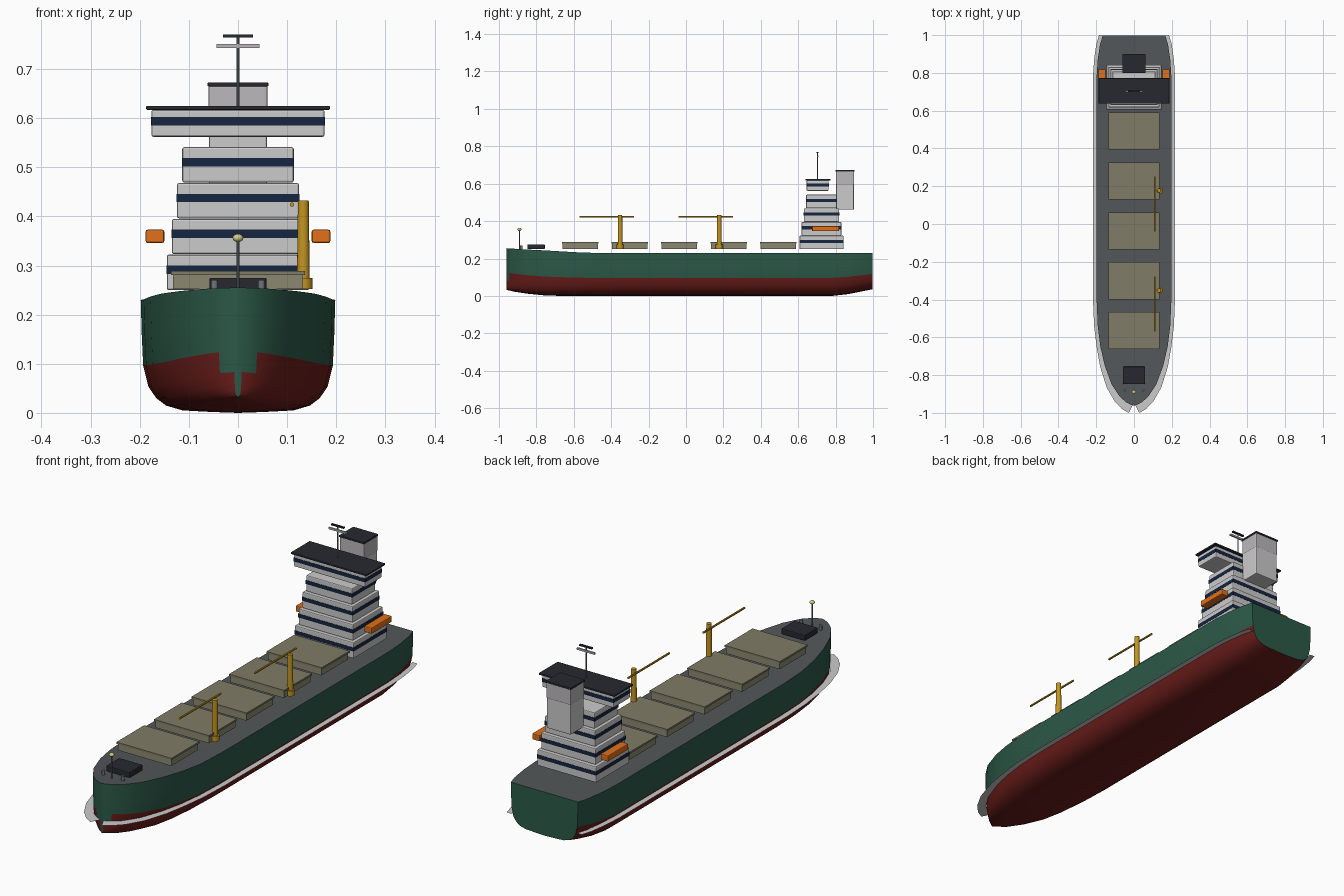
import bpy, bmesh, math
from mathutils import Vector

if "Cube" in bpy.data.objects:
    bpy.data.objects.remove(bpy.data.objects["Cube"])


def mat(name, r, g, b):
    m = bpy.data.materials.new(name)
    m.diffuse_color = (r, g, b, 1)
    m.use_nodes = True
    m.node_tree.nodes["Principled BSDF"].inputs["Base Color"].default_value = m.diffuse_color
    return m


GREEN = mat("hull_green", 0.025, 0.10, 0.065)
RED = mat("antifouling_red", 0.14, 0.012, 0.01)
DECK = mat("deck_grey", 0.085, 0.095, 0.10)
WHITE = mat("white", 0.78, 0.78, 0.75)
NAVY = mat("window_navy", 0.008, 0.018, 0.05)
DARK = mat("dark", 0.02, 0.022, 0.03)
TAN = mat("hatch_tan", 0.26, 0.25, 0.16)
LID = mat("hatch_lid", 0.22, 0.20, 0.135)
YELLOW = mat("crane_yellow", 0.55, 0.30, 0.015)
ORANGE = mat("boat_orange", 0.75, 0.16, 0.01)
MAUVE = mat("funnel_grey", 0.50, 0.48, 0.50)
STEEL = mat("steel", 0.16, 0.18, 0.20)
LAMP = mat("lamp", 0.65, 0.60, 0.25)
STRIPE = mat("stripe", 0.65, 0.65, 0.63)


def finish(name, bm, mats):
    me = bpy.data.meshes.new(name)
    bm.to_mesh(me)
    bm.free()
    for m in mats:
        me.materials.append(m)
    ob = bpy.data.objects.new(name, me)
    bpy.context.collection.objects.link(ob)
    return ob


def smooth(ob, deg=35):
    bpy.ops.object.select_all(action='DESELECT')
    ob.select_set(True)
    bpy.context.view_layer.objects.active = ob
    bpy.ops.object.shade_smooth_by_angle(angle=math.radians(deg))


def box(name, x, y, z, m, bevel=0.0):
    """Box from (min, max) pairs, with an optional rounded edge."""
    bm = bmesh.new()
    bmesh.ops.create_cube(bm, size=1)
    for v in bm.verts:
        v.co = Vector([(a + b) / 2 + c * (b - a) for (a, b), c in zip((x, y, z), v.co)])
    if bevel:
        bmesh.ops.bevel(bm, geom=bm.edges[:], offset=bevel, segments=2, profile=0.5, affect='EDGES')
    return finish(name, bm, [m])


def rod(name, a, b, r, m, r2=None, sides=16):
    """Cylinder or cone between two points."""
    a, b = Vector(a), Vector(b)
    bm = bmesh.new()
    bmesh.ops.create_cone(bm, cap_ends=True, segments=sides, radius1=r,
                          radius2=r if r2 is None else r2, depth=(b - a).length)
    q = (b - a).to_track_quat('Z', 'Y')
    for v in bm.verts:
        v.co = q @ v.co + (a + b) / 2
    ob = finish(name, bm, [m])
    smooth(ob)
    return ob


# Hull: stations (y, half width, keel z, deck z) lofted with one section
stations = [(-0.96, 0.008, 0.032, 0.255), (-0.945, 0.04, 0.029, 0.254), (-0.915, 0.075, 0.022, 0.252),
            (-0.85, 0.118, 0.012, 0.248), (-0.75, 0.155, 0.002, 0.243), (-0.65, 0.178, 0, 0.237),
            (-0.54, 0.192, 0, 0.231), (-0.4, 0.198, 0, 0.23), (0.2, 0.198, 0, 0.23),
            (0.78, 0.198, 0, 0.23), (0.87, 0.192, 0.01, 0.23), (0.95, 0.18, 0.026, 0.23),
            (0.998, 0.166, 0.036, 0.23)]
section = [(0, 0), (0.27, 0.008), (0.57, 0.022), (0.74, 0.065), (0.84, 0.13),
           (0.92, 0.23), (0.975, 0.42), (0.99, 0.7), (1, 1)]
full = [(-f, t) for f, t in reversed(section)] + section[1:]
bm = bmesh.new()
rows = [[bm.verts.new((f * w, y, k + t * (d - k))) for f, t in full] for y, w, k, d in stations]
for r0, r1 in zip(rows, rows[1:]):
    for i in range(len(full) - 1):
        f = bm.faces.new((r0[i], r0[i + 1], r1[i + 1], r1[i]))
        f.material_index = 1 if f.calc_center_median().z < 0.1 else 0
    bm.faces.new((r0[0], r1[0], r1[-1], r0[-1])).material_index = 2
bm.faces.new(rows[0])
bm.faces.new(rows[-1])
bmesh.ops.recalc_face_normals(bm, faces=bm.faces[:])
smooth(finish("hull", bm, [GREEN, RED, DECK]), 45)

# Waterline stripe: a flat ribbon standing out from each side
path = [Vector((0.97 * w, y, 0.09)) for y, w, k, d in stations]
for side in (-1, 1):
    bm = bmesh.new()
    pairs = []
    for i, p in enumerate(path):
        t = (path[min(i + 1, len(path) - 1)] - path[max(i - 1, 0)]).normalized()
        out = 0.047 - 0.022 * min(1, i / 5)
        q = p + Vector((t.y, -t.x, 0)) * out
        q.y = max(-1, min(1, q.y))
        pairs.append([bm.verts.new((side * c.x, c.y, c.z)) for c in (p, q)])
    for a, b in zip(pairs, pairs[1:]):
        bm.faces.new((a[0], a[1], b[1], b[0]))
    finish("waterline_stripe", bm, [STRIPE])

# Cargo hatches
for i in range(5):
    c = -0.565 + i * 0.2645
    box("hatch_coaming", (-0.132, 0.132), (c - 0.094, c + 0.094), (0.252, 0.281), TAN)
    box("hatch_lid", (-0.136, 0.136), (c - 0.098, c + 0.098), (0.281, 0.289), LID)

# Deck cranes
for y in (-0.352, 0.178):
    rod("crane_base", (0.133, y, 0.252), (0.133, y, 0.275), 0.019, YELLOW)
    rod("crane_post", (0.133, y, 0.275), (0.133, y, 0.432), 0.013, YELLOW, 0.011)
    rod("crane_boom", (0.11, y - 0.217, 0.424), (0.11, y + 0.073, 0.424), 0.0045, YELLOW, sides=10)

# Accommodation tiers with window bands
for i in range(4):
    w, h = 0.145 - 0.0105 * i, 0.1175 - 0.0117 * i
    z = 0.25 + 0.073 * i
    box("deckhouse_tier", (-w, w), (0.7245 - h, 0.7245 + h), (z, z + 0.072), WHITE, 0.004)
    w, h = w + 0.001, h + 0.001
    box("window_band", (-w, w), (0.7245 - h, 0.7245 + h), (z + 0.033, z + 0.05), NAVY)

# Bridge
box("bridge", (-0.176, 0.176), (0.645, 0.763), (0.562, 0.617), WHITE, 0.004)
box("bridge_windows", (-0.177, 0.177), (0.644, 0.764), (0.585, 0.602), NAVY)
box("bridge_roof", (-0.187, 0.187), (0.638, 0.772), (0.617, 0.625), DARK, 0.002)

# Funnel
box("funnel", (-0.059, 0.059), (0.803, 0.898), (0.462, 0.60), WHITE, 0.004)
box("funnel_top", (-0.06, 0.06), (0.802, 0.899), (0.595, 0.666), MAUVE, 0.004)
box("funnel_cap", (-0.062, 0.062), (0.80, 0.901), (0.664, 0.673), DARK, 0.002)

# Radar mast
rod("radar_mast", (0, 0.704, 0.62), (0, 0.704, 0.766), 0.003, STEEL, sides=10)
box("radar_crossbar", (-0.044, 0.044), (0.70, 0.708), (0.743, 0.751), MAUVE)
box("radar_scanner", (-0.031, 0.031), (0.699, 0.709), (0.764, 0.77), DARK)

# Lifeboats
for s in (-1, 1):
    box("lifeboat", (s * 0.169 - 0.019, s * 0.169 + 0.019), (0.674, 0.818), (0.346, 0.373), ORANGE, 0.004)

# Bow gear
box("windlass", (-0.058, 0.058), (-0.847, -0.755), (0.25, 0.275), DARK, 0.003)
for s in (-1, 1):
    rod("bollard", (s * 0.048, -0.88, 0.25), (s * 0.048, -0.88, 0.27), 0.007, STEEL, sides=12)
rod("bow_mast", (0, -0.89, 0.25), (0, -0.89, 0.352), 0.003, STEEL, sides=10)
bm = bmesh.new()
bmesh.ops.create_uvsphere(bm, u_segments=16, v_segments=8, radius=0.011)
for v in bm.verts:
    v.co = Vector((v.co.x, v.co.y - 0.89, v.co.z * 0.75 + 0.356))
smooth(finish("bow_light", bm, [LAMP]), 60)
